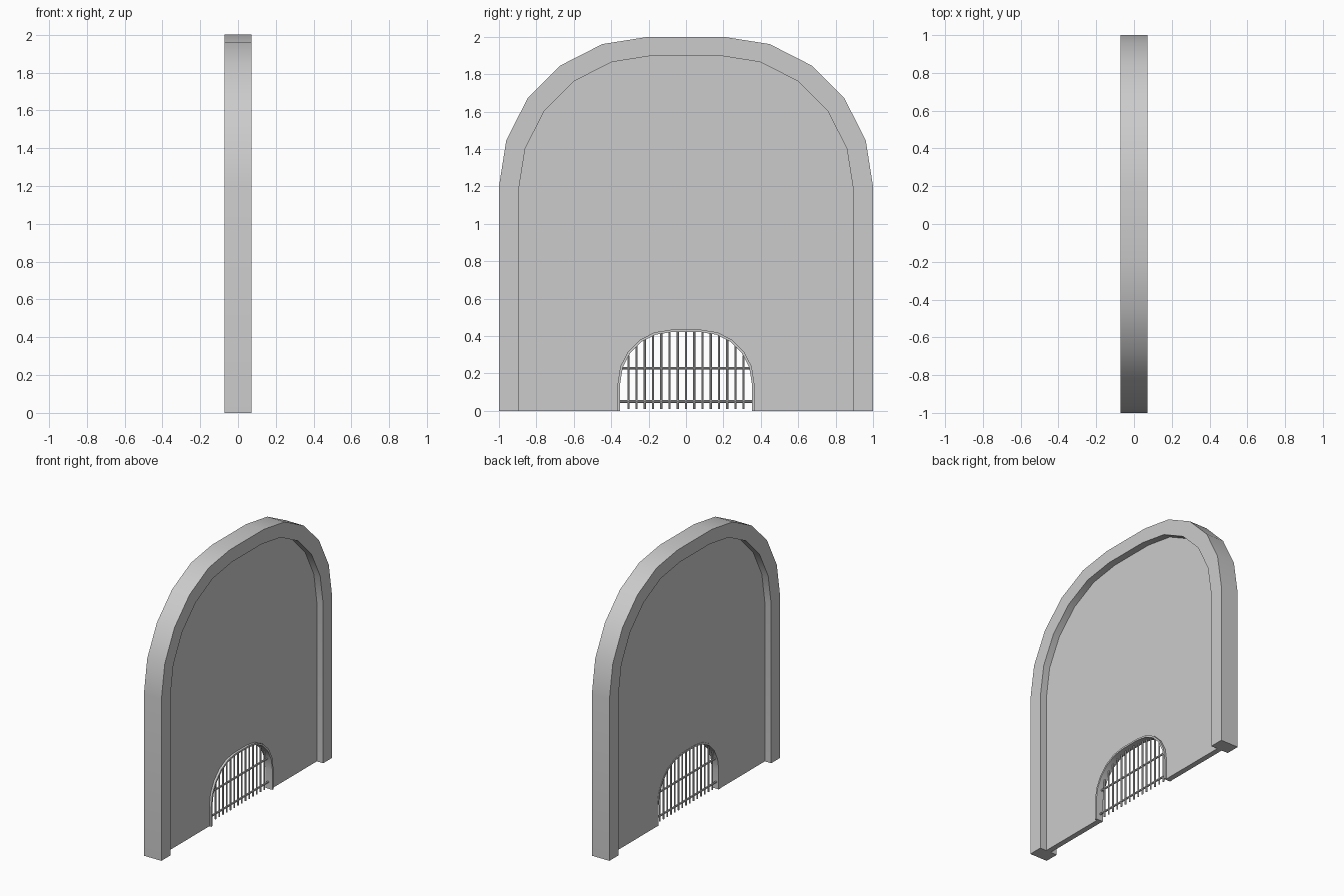
import bpy, bmesh, math
from mathutils import Vector

if "Cube" in bpy.data.objects:
    bpy.data.objects.remove(bpy.data.objects["Cube"])


def arch(half_w, top, radius, n=5):
    """Arch outline in (y, z): straight legs, rounded shoulders, flat crown."""
    cy, cz = half_w - radius, top - radius
    right = [(half_w, 0.0)]
    for i in range(n + 1):
        a = math.pi / 2 * i / n
        right.append((cy + radius * math.cos(a), cz + radius * math.sin(a)))
    return right + [(-y, z) for y, z in reversed(right)]


def finish(name, bm):
    bmesh.ops.recalc_face_normals(bm, faces=bm.faces)
    me = bpy.data.meshes.new(name)
    bm.to_mesh(me)
    bm.free()
    ob = bpy.data.objects.new(name, me)
    bpy.context.collection.objects.link(ob)
    bpy.ops.object.select_all(action='DESELECT')
    ob.select_set(True)
    bpy.context.view_layer.objects.active = ob
    bpy.ops.object.shade_smooth_by_angle(angle=math.radians(30))
    return ob


def arch_band(name, outer, inner, x0, x1):
    """Solid band between two matching arch outlines."""
    bm = bmesh.new()
    rings = [[bm.verts.new((x, y, z)) for x, (y, z) in
              ((x0, o), (x1, o), (x1, i), (x0, i))]
             for o, i in zip(outer, inner)]
    for a, b in zip(rings, rings[1:]):
        for k in range(4):
            m = (k + 1) % 4
            bm.faces.new((a[k], a[m], b[m], b[k]))
    bm.faces.new(rings[0])
    bm.faces.new(rings[-1])
    return finish(name, bm)


def bar(name, p0, p1, r=0.006):
    """Round bar between two points."""
    p0, p1 = Vector(p0), Vector(p1)
    d = p1 - p0
    bm = bmesh.new()
    bmesh.ops.create_cone(bm, cap_ends=True, segments=8, radius1=r,
                          radius2=r, depth=d.length)
    rot = d.to_track_quat('Z', 'Y').to_matrix().to_4x4()
    bmesh.ops.transform(bm, matrix=rot, verts=bm.verts)
    bmesh.ops.translate(bm, vec=(p0 + p1) / 2, verts=bm.verts)
    ob = finish(name, bm)
    for p in ob.data.polygons:
        p.use_smooth = len(p.vertices) == 4
    return ob


def height_at(outline, y):
    """Height of an arch outline above position y."""
    for (ya, za), (yb, zb) in zip(outline, outline[1:]):
        if yb <= y <= ya and ya - yb > 1e-6:
            return za + (zb - za) * (ya - y) / (ya - yb)
    return 0.0


wall_outer = arch(1.0, 2.0, 0.80)
wall_inner = arch(0.895, 1.90, 0.72)
gate_outer = arch(0.365, 0.434, 0.285)
gate_inner = arch(0.352, 0.421, 0.275)

# Thick outer frame, thin recessed wall, gate rim
arch_band("outer_frame", wall_outer, wall_inner, -0.072, 0.072)
arch_band("wall_panel", wall_inner, gate_outer, -0.02, 0.02)
arch_band("gate_rim", gate_outer, gate_inner, -0.022, 0.036)

# Vertical gate bars
for i in range(-7, 8):
    y = i * 0.044
    bar("vertical_bar", (0, y, 0.01), (0, y, height_at(gate_inner, y) + 0.005))

# Horizontal gate bars
for z, half in ((0.05, 0.356), (0.228, 0.345)):
    bar("cross_bar", (0, -half, z), (0, half, z), 0.007)
